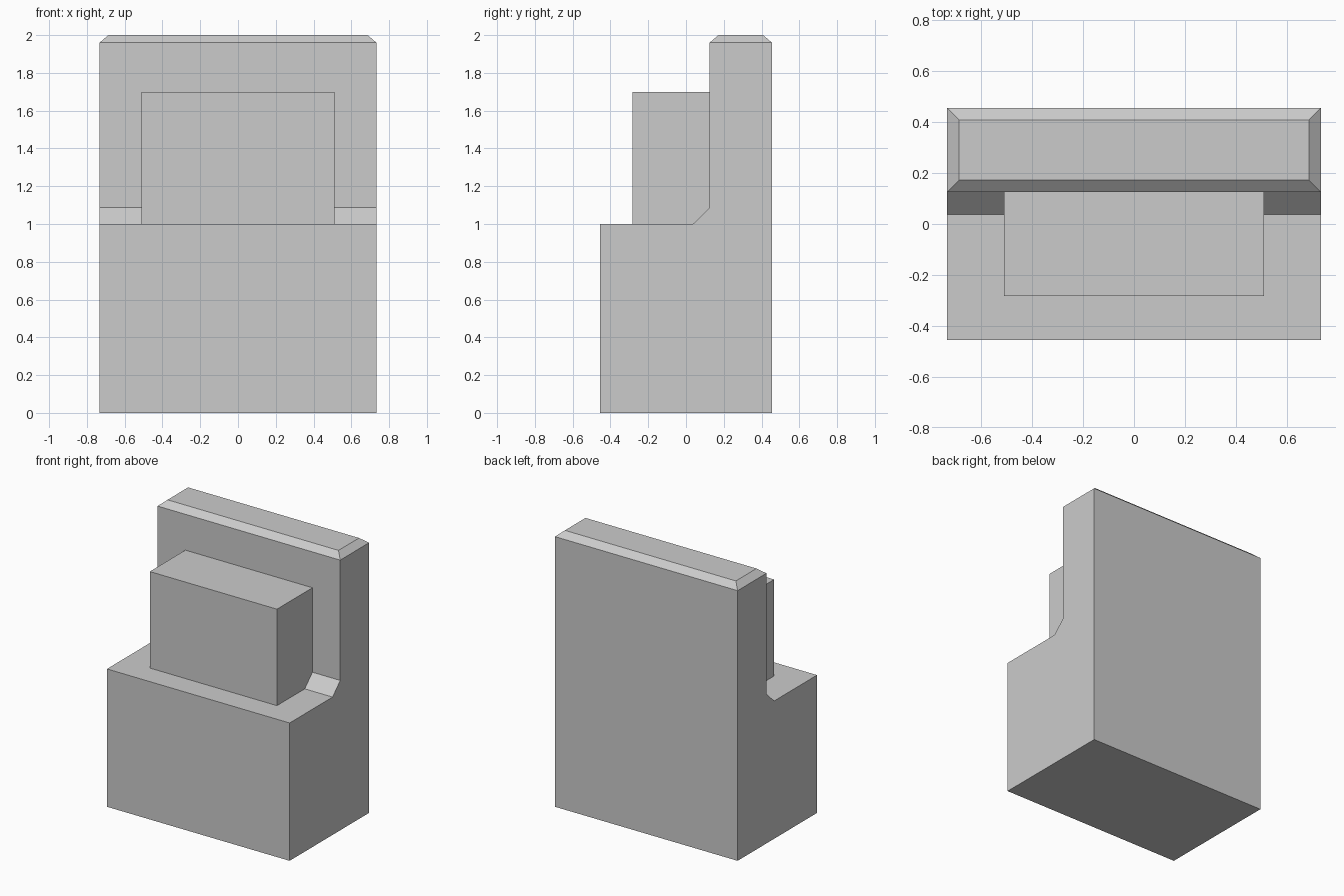
import bpy, bmesh

if "Cube" in bpy.data.objects:
    bpy.data.objects.remove(bpy.data.objects["Cube"])

HALF_W = 0.733


def add_object(name, bm):
    bmesh.ops.recalc_face_normals(bm, faces=bm.faces)
    mesh = bpy.data.meshes.new(name)
    bm.to_mesh(mesh)
    bm.free()
    obj = bpy.data.objects.new(name, mesh)
    bpy.context.collection.objects.link(obj)
    return obj


def extrude_profile(name, points, half_width, top_bevel=None):
    """Extrude a (y, z) side profile along x, optionally chamfering the top."""
    bm = bmesh.new()
    side = bm.faces.new([bm.verts.new((-half_width, y, z)) for y, z in points])
    ext = bmesh.ops.extrude_face_region(bm, geom=[side], use_keep_orig=True)
    verts = [v for v in ext["geom"] if isinstance(v, bmesh.types.BMVert)]
    bmesh.ops.translate(bm, vec=(2 * half_width, 0, 0), verts=verts)
    bmesh.ops.recalc_face_normals(bm, faces=bm.faces)
    if top_bevel:
        inset, rise = top_bevel
        top = max(bm.faces, key=lambda f: f.calc_center_median().z)
        bmesh.ops.inset_region(bm, faces=[top], thickness=inset, use_even_offset=True)
        bmesh.ops.translate(bm, vec=(0, 0, rise), verts=top.verts)
    return add_object(name, bm)


# Stepped body: low front, tall back slab, sloped inner corner, chamfered top
body = extrude_profile(
    "stepped_body",
    [(-0.455, 0), (0.455, 0), (0.455, 1.96), (0.125, 1.96),
     (0.125, 1.087), (0.037, 1.0), (-0.455, 1.0)],
    HALF_W, top_bevel=(0.047, 0.04))

# Raised block on the step, sunk into the body so the union is clean
block = extrude_profile(
    "raised_block",
    [(-0.282, 0.8), (0.25, 0.8), (0.25, 1.70), (-0.282, 1.70)], 0.51)

# Merge both parts into one solid
union = body.modifiers.new("join_block", 'BOOLEAN')
union.operation = 'UNION'
union.solver = 'EXACT'
union.object = block
bpy.context.view_layer.objects.active = body
body.select_set(True)
bpy.ops.object.modifier_apply(modifier=union.name)
bpy.data.objects.remove(block)
